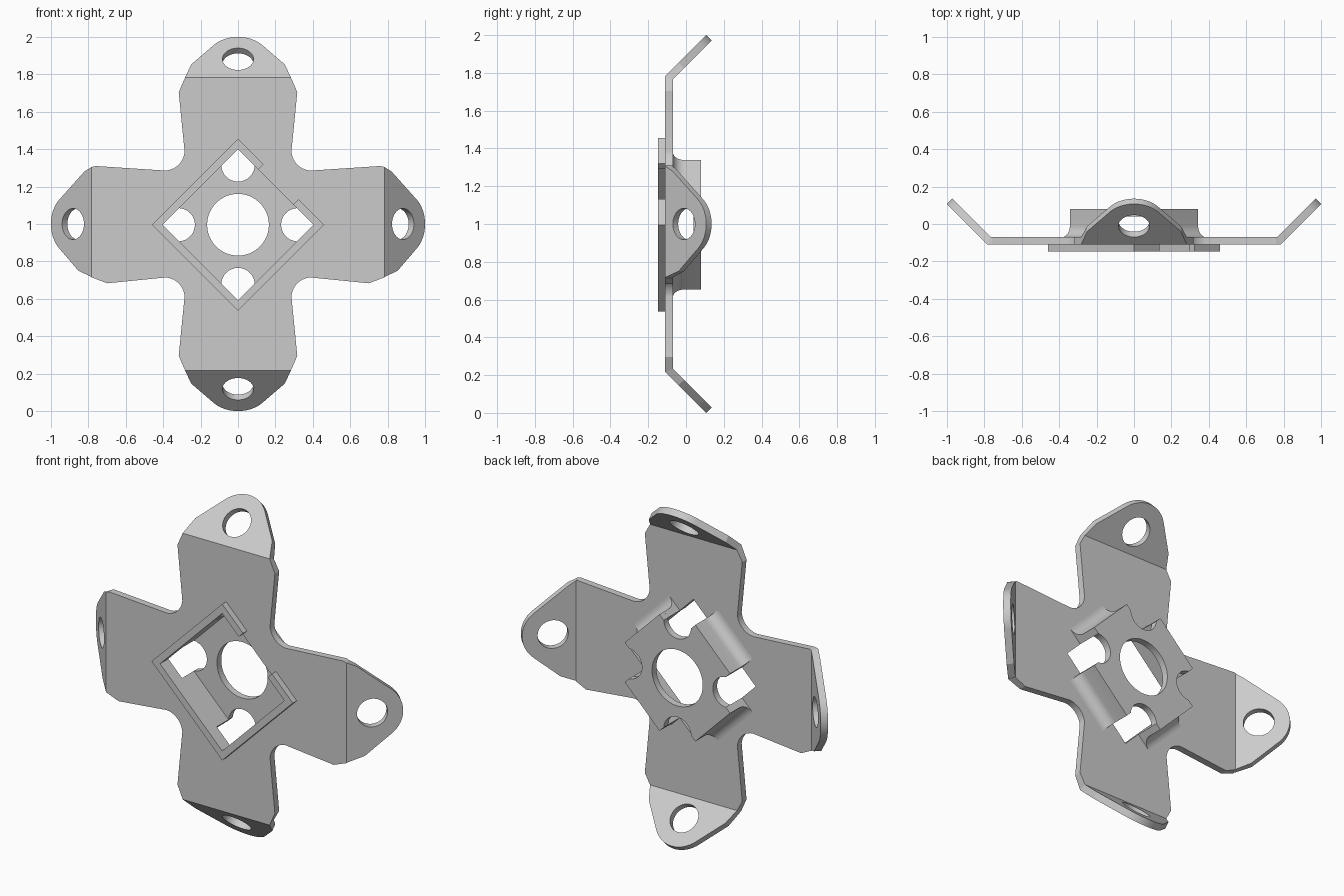
import bpy, bmesh, math
from mathutils import Matrix

if "Cube" in bpy.data.objects:
    bpy.data.objects.remove(bpy.data.objects["Cube"])

T = 0.04                              # sheet thickness
FRONT, BACK = -0.11, -0.07            # plate faces along y
FOLD = 0.783                          # fold distance from the centre
MITER = T * math.tan(math.radians(22.5))
INNER, OUTER = 0.286, 0.325           # pocket half sizes (rotated square)
NOTCH = 0.16                          # half length of each pocket wall

steel = bpy.data.materials.new("grey_steel")
steel.diffuse_color = (0.6, 0.6, 0.6, 1)
steel.use_nodes = True
steel.node_tree.nodes["Principled BSDF"].inputs["Base Color"].default_value = steel.diffuse_color


def arc(cx, cz, r, a0, a1, n):
    return [(cx + r * math.cos(math.radians(a0 + (a1 - a0) * i / n)),
             cz + r * math.sin(math.radians(a0 + (a1 - a0) * i / n))) for i in range(n + 1)]


def circle(cx, cz, r, n=48):
    return arc(cx, cz, r, 0, 360, n)[:-1]


def slab(name, loops, y0, y1, matrix, tweak=None):
    """Solid from an outline plus holes in (x, z), running from y0 to y1."""
    bm = bmesh.new()
    rings = []
    for y in (y0, y1):
        layer, edges = [], []
        for loop in loops:
            vs = [bm.verts.new((x, y, z)) for x, z in loop]
            edges += [bm.edges.new((vs[i - 1], vs[i])) for i in range(len(vs))]
            layer.append(vs)
        bmesh.ops.triangle_fill(bm, edges=edges, use_beauty=True, normal=(0, -1, 0))
        rings.append(layer)
    for a, b in zip(*rings):
        for i in range(len(a)):
            bm.faces.new((a[i - 1], a[i], b[i], b[i - 1]))
    if tweak:
        for v in bm.verts:
            tweak(v.co)
    bm.transform(matrix)
    bmesh.ops.recalc_face_normals(bm, faces=bm.faces)
    me = bpy.data.meshes.new(name)
    bm.to_mesh(me)
    bm.free()
    me.materials.append(steel)
    ob = bpy.data.objects.new(name, me)
    bpy.context.collection.objects.link(ob)
    return ob


def spin(deg):
    return Matrix.Rotation(math.radians(deg), 4, 'Y')


centre = Matrix.Translation((0, 0, 1.0))
pocket = Matrix.Translation((0, 0, 0.996)) @ spin(45)


# cross-shaped plate, with mitred ends and a square pocket opening
def quadrant(sx, sz):
    side = [(0.76, 0.31), (FOLD, 0.305)] if sz > 0 else [(0.70, 0.317), (FOLD, 0.285)]
    pts = [(0.283, FOLD), (0.317, 0.705)] + arc(0.395, 0.395, 0.11, 185, 265, 10) + side
    pts = [(x * sx, z * sz) for x, z in pts]
    return pts if sx * sz > 0 else pts[::-1]


def miter_plate(co):
    if co.y > BACK - 0.001:
        lim = FOLD - MITER
        if abs(co.x) > FOLD - 0.001:
            co.x = math.copysign(lim, co.x)
        if abs(co.z) > FOLD - 0.001:
            co.z = math.copysign(lim, co.z)


outline = quadrant(1, 1) + quadrant(1, -1) + quadrant(-1, -1) + quadrant(-1, 1)
d = INNER * math.sqrt(2)
opening = [(0, d - 0.004), (d, -0.004), (0, -d - 0.004), (-d, -0.004)]
slab("cross_plate", [outline, opening], FRONT, BACK, centre, miter_plate)


# four bent tabs with rounded tips and bolt holes
def miter_tab(co):
    if co.y > T - 0.001 and abs(co.z) < 0.001:
        co.z = MITER


narrow, wide = [(0.283, 0.0), (0.25, 0.10)], [(0.305, 0.0), (0.28, 0.055)]
for name, turn, right, left in (("top_tab", 0, narrow, narrow), ("right_tab", 90, narrow, wide),
                                ("bottom_tab", 180, narrow, narrow), ("left_tab", 270, wide, narrow)):
    tab = right + arc(0, 0.14, 0.167, 40, 140, 20) + [(-x, z) for x, z in left[::-1]]
    place = centre @ spin(turn) @ Matrix.Translation((0, FRONT, FOLD)) \
        @ Matrix.Rotation(math.radians(-45), 4, 'X')
    slab(name, [tab, circle(0, 0.14, 0.083)], 0, T, place, miter_tab)

# raised rim on the front, open on its upper right side
g, o, i = 0.133, OUTER, INNER
rim = [(g, o), (o, o), (o, -o), (-o, -o), (-o, o), (-g, o),
       (-g, i), (-i, i), (-i, -i), (i, -i), (i, i), (g, i)]
slab("front_rim", [rim], -0.147, FRONT, pocket)

# pocket floor with round corner notches and the centre hole
notch = [(NOTCH, OUTER)] + arc(0.226, 0.226, 0.089, 138, 312, 24) + [(OUTER, NOTCH)]
floor = []
for k in range(4):
    c, s = (1, 0, -1, 0)[k], (0, 1, 0, -1)[k]
    floor += [(x * c + z * s, z * c - x * s) for x, z in notch]
slab("pocket_floor", [floor, circle(0, 0, 0.165, 64)], 0.04, 0.08, pocket)

# pocket walls, each flaring into the plate with a fillet
R = 0.06
profile = [(INNER, BACK), (INNER, 0.04), (OUTER, 0.04)] + arc(OUTER + R, BACK + R, R, 180, 270, 8)
for k in range(4):
    # profile lies in (x, z); turn it so that z becomes depth and y runs along the wall
    upright = Matrix(((0, 1, 0, 0), (0, 0, 1, 0), (1, 0, 0, 0), (0, 0, 0, 1)))
    slab(f"pocket_wall_{k + 1}", [profile], -NOTCH, NOTCH, pocket @ spin(90 * k) @ upright)

# smooth the round edges, keep the folds sharp
bpy.ops.object.select_all(action='SELECT')
bpy.context.view_layer.objects.active = bpy.context.scene.objects[0]
bpy.ops.object.shade_smooth_by_angle(angle=math.radians(15))
